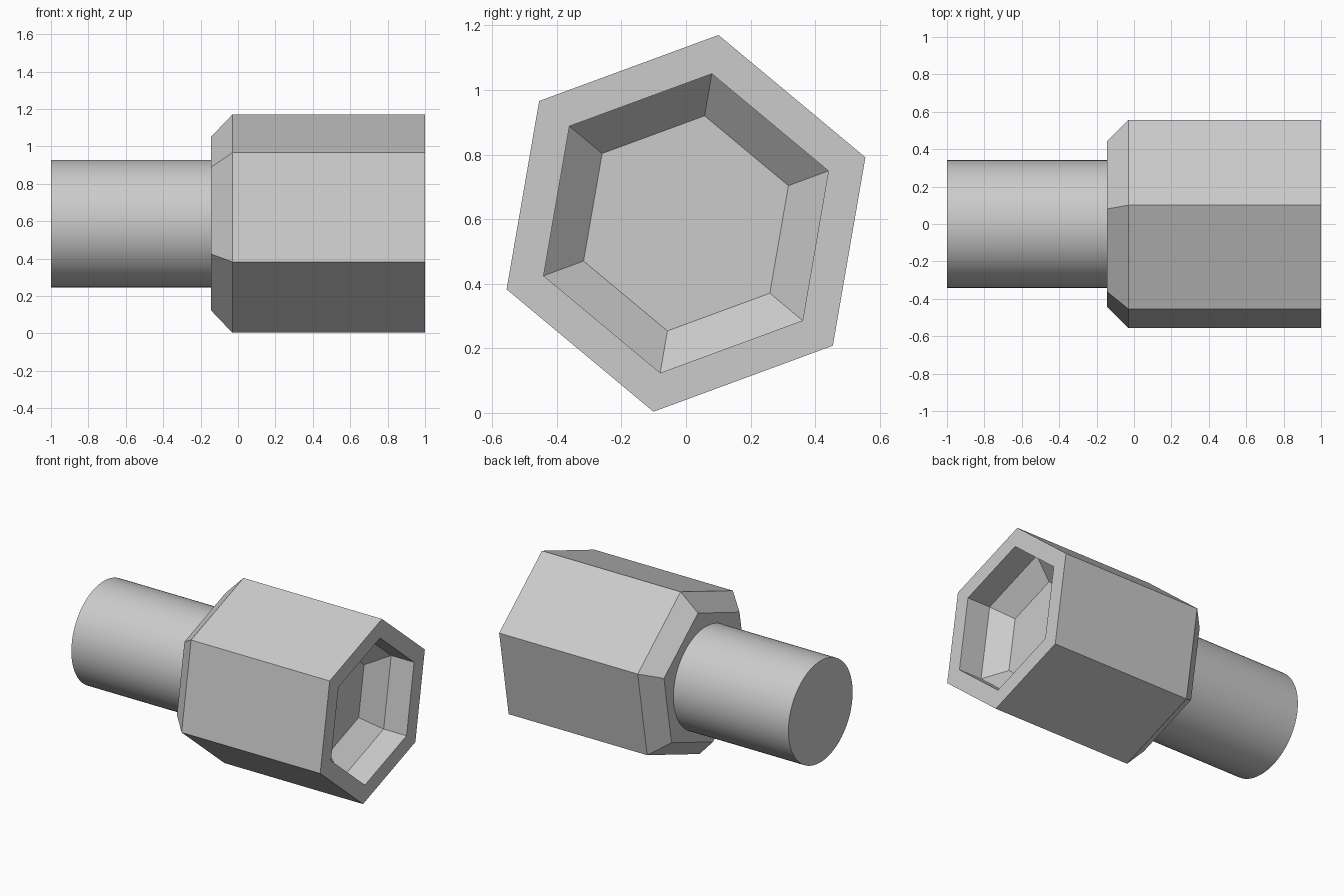
import bpy, bmesh
from math import cos, sin, pi, radians

if "Cube" in bpy.data.objects:
    bpy.data.objects.remove(bpy.data.objects["Cube"])

CENTRE_Z = 0.587
HEX_TURN = radians(20.2)


def revolve(name, profile, sides, turn=0.0):
    """Loft regular polygons along x from (x, radius) pairs and cap both ends."""
    bm = bmesh.new()
    rings = []
    for x, r in profile:
        angles = [turn + 2 * pi * i / sides for i in range(sides)]
        rings.append([bm.verts.new((x, r * cos(a), CENTRE_Z + r * sin(a))) for a in angles])
    for a, b in zip(rings, rings[1:]):
        for i in range(sides):
            j = (i + 1) % sides
            bm.faces.new((a[i], a[j], b[j], b[i]))
    bm.faces.new(rings[0])
    bm.faces.new(rings[-1])
    bmesh.ops.recalc_face_normals(bm, faces=bm.faces)
    mesh = bpy.data.meshes.new(name)
    bm.to_mesh(mesh)
    bm.free()
    obj = bpy.data.objects.new(name, mesh)
    bpy.context.collection.objects.link(obj)
    return obj


# Hexagonal head: chamfered back, flat rim, straight then tapering socket
revolve("hex_head", [(-0.145, 0.47), (-0.03, 0.592), (1.0, 0.592),
                     (1.0, 0.47), (0.83, 0.47), (0.715, 0.338)], 6, HEX_TURN)

# Round shaft
shaft = revolve("shaft", [(-1.0, 0.341), (-0.145, 0.341)], 96)
bpy.context.view_layer.objects.active = shaft
shaft.select_set(True)
bpy.ops.object.shade_smooth_by_angle(angle=radians(30))
